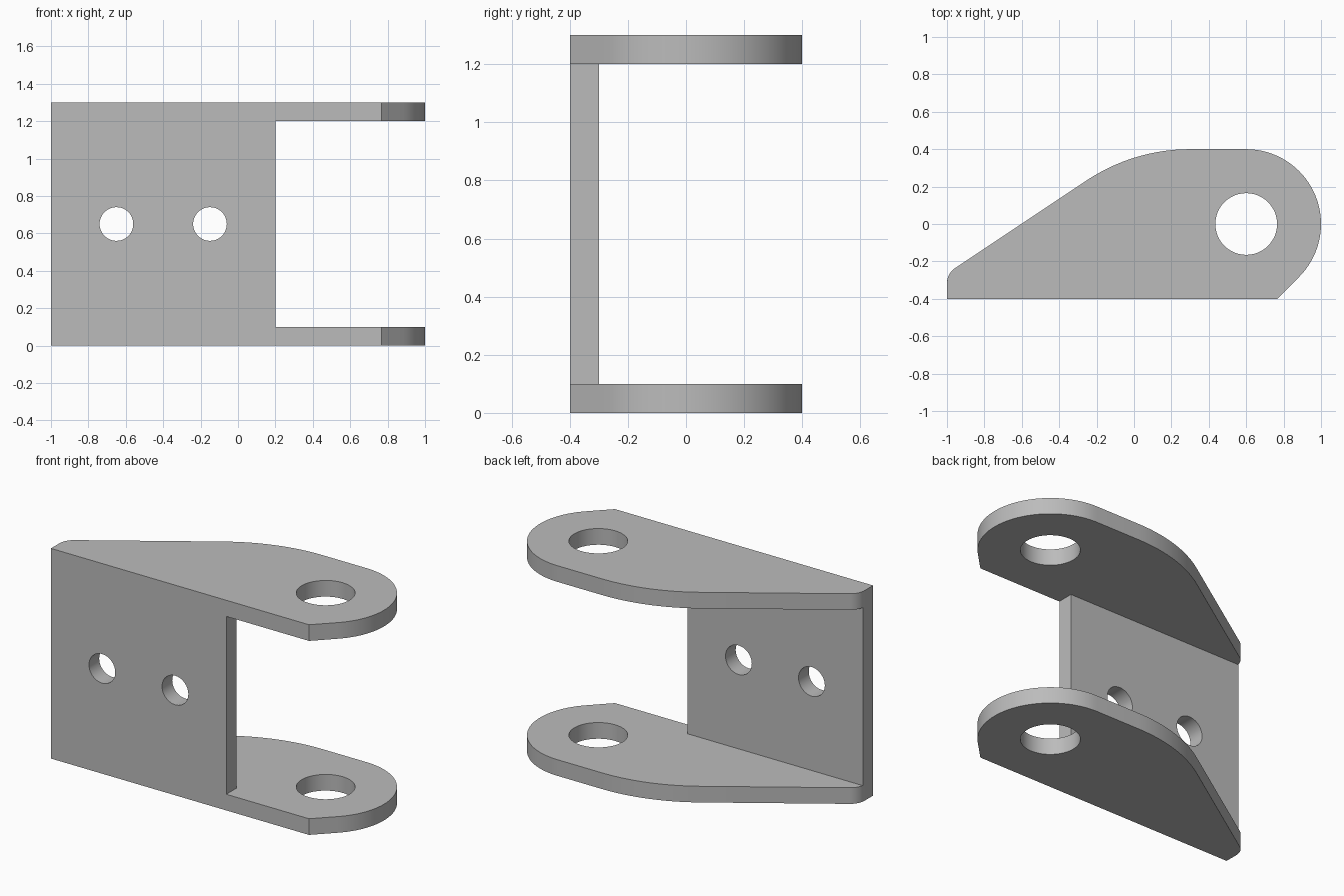
import bpy, bmesh, math
from mathutils import Matrix

if "Cube" in bpy.data.objects:
    bpy.data.objects.remove(bpy.data.objects["Cube"])

grey = bpy.data.materials.new("metal_grey")
grey.diffuse_color = (0.5, 0.5, 0.5, 1)
grey.use_nodes = True
grey.node_tree.nodes["Principled BSDF"].inputs["Base Color"].default_value = grey.diffuse_color


def arc(cx, cy, r, start, end, n):
    """Points on an arc, angles in degrees."""
    angles = [math.radians(start + (end - start) * i / n) for i in range(n + 1)]
    return [(cx + r * math.cos(a), cy + r * math.sin(a)) for a in angles]


def circle(cx, cy, r, n=48):
    return arc(cx, cy, r, 0, 360, n)[:-1]


def plate(name, loops, thickness, matrix):
    """Flat plate from an outline followed by hole loops, centred on its thickness."""
    curve = bpy.data.curves.new(name + "_profile", 'CURVE')
    curve.dimensions = '2D'
    curve.fill_mode = 'BOTH'
    curve.extrude = thickness / 2
    for loop in loops:
        spline = curve.splines.new('POLY')
        spline.points.add(len(loop) - 1)
        for point, (x, y) in zip(spline.points, loop):
            point.co = (x, y, 0, 1)
        spline.use_cyclic_u = True
    helper = bpy.data.objects.new(name + "_profile", curve)
    bpy.context.collection.objects.link(helper)
    bpy.context.view_layer.update()
    deps = bpy.context.evaluated_depsgraph_get()
    mesh = bpy.data.meshes.new_from_object(helper.evaluated_get(deps))
    bpy.data.objects.remove(helper)

    # Weld caps to sides and place the plate
    bm = bmesh.new()
    bm.from_mesh(mesh)
    bmesh.ops.remove_doubles(bm, verts=bm.verts, dist=1e-5)
    bmesh.ops.recalc_face_normals(bm, faces=bm.faces)
    bm.transform(matrix)
    bm.to_mesh(mesh)
    bm.free()
    mesh.materials.clear()
    mesh.materials.append(grey)
    obj = bpy.data.objects.new(name, mesh)
    bpy.context.collection.objects.link(obj)
    bpy.ops.object.select_all(action='DESELECT')
    obj.select_set(True)
    bpy.context.view_layer.objects.active = obj
    bpy.ops.object.shade_smooth_by_angle(angle=math.radians(30))


# Side arms: rounded nose, sweeping shoulder, straight taper, rounded heel
slope = math.degrees(math.atan2(2, 3))
arm = [(-1, -0.4), (0.766, -0.4)]
arm += arc(0.6, 0, 0.4, -45, 90, 36)
arm += arc(0.3, -0.6, 1.0, 90, 90 + slope, 16)
arm += arc(-0.9, -0.318, 0.1, 90 + slope, 180, 10)
pin_hole = circle(0.6, 0, 0.165)
for name, z in (("lower_arm", 0.05), ("upper_arm", 1.25)):
    plate(name, [arm, pin_hole], 0.1, Matrix.Translation((0, 0, z)))

# Upright web with two bolt holes
web = [(-1, 0.1), (0.2, 0.1), (0.2, 1.2), (-1, 1.2)]
bolt_holes = [circle(x, 0.65, 0.09) for x in (-0.65, -0.15)]
plate("web", [web] + bolt_holes, 0.1,
      Matrix.Translation((0, -0.35, 0)) @ Matrix.Rotation(math.pi / 2, 4, 'X'))
